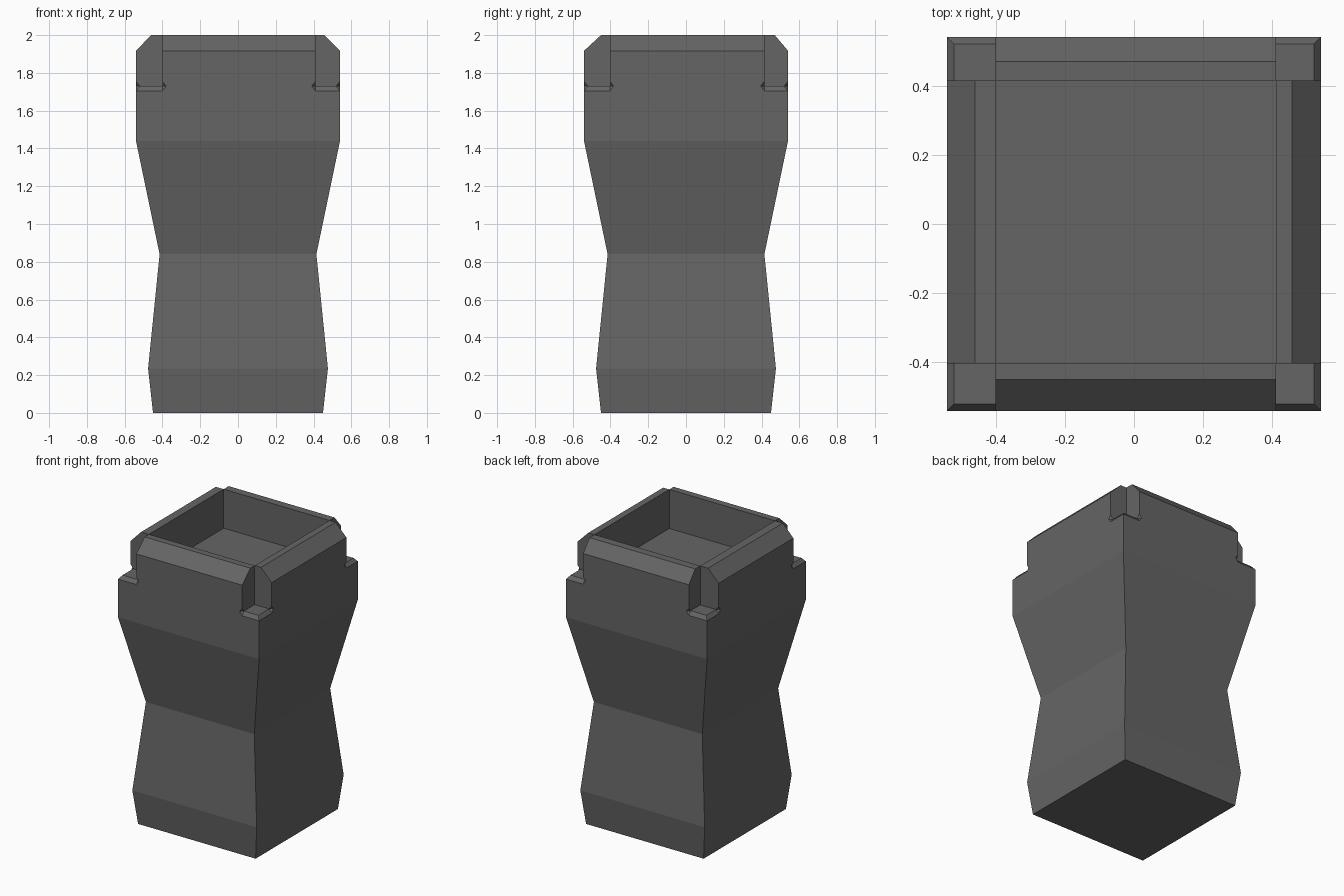
import bpy, bmesh
from mathutils import Vector

cube = bpy.data.objects.get("Cube")
if cube:
    bpy.data.objects.remove(cube, do_unlink=True)

stone = bpy.data.materials.new("dark grey stone")
stone.use_nodes = True
stone.diffuse_color = (0.13, 0.13, 0.13, 1)
stone.node_tree.nodes["Principled BSDF"].inputs["Base Color"].default_value = stone.diffuse_color

HALF, LEDGE, CHAMFER, TOP = 0.54, 1.73, 1.917, 2.0
XS = [-HALF, -0.40, 0.41, HALF]
YS = [-HALF, -0.403, 0.415, HALF]
RIM = {(-1, 0): 0.46, (1, 0): 0.457, (0, -1): 0.45, (0, 1): 0.47}


def make_object(name, bm):
    bmesh.ops.recalc_face_normals(bm, faces=bm.faces)
    mesh = bpy.data.meshes.new(name)
    bm.to_mesh(mesh)
    bm.free()
    mesh.materials.append(stone)
    obj = bpy.data.objects.new(name, mesh)
    bpy.context.collection.objects.link(obj)
    return obj


# Ledge: three by three cells, the middle is the basin floor
bm = bmesh.new()
grid = [[bm.verts.new((x, y, LEDGE)) for y in YS] for x in XS]
cells = {}
for i in range(3):
    for j in range(3):
        cells[i - 1, j - 1] = bm.faces.new(
            (grid[i][j], grid[i + 1][j], grid[i + 1][j + 1], grid[i][j + 1]))

# Shaft: the outline drawn down through its widths, closed at the foot
ring = [e for e in bm.edges if e.is_boundary]
for half, z in [(HALF, 1.44), (0.415, 0.84), (0.476, 0.235), (0.45, 0)]:
    new = bmesh.ops.extrude_edge_only(bm, edges=ring)["geom"]
    verts = [g for g in new if isinstance(g, bmesh.types.BMVert)]
    scale = half / max(abs(v.co.x) for v in verts)
    for v in verts:
        v.co = (v.co.x * scale, v.co.y * scale, z)
    ring = [e for e in new if isinstance(e, bmesh.types.BMEdge)
            and all(v in verts for v in e.verts)]
bmesh.ops.contextual_create(bm, geom=ring)

# Parapets: the side cells raised, with the outer top edge chamfered
for (dx, dy), rim in RIM.items():
    face = cells[dx, dy]
    for z in (CHAMFER, TOP):
        face = bmesh.ops.extrude_discrete_faces(bm, faces=[face])["faces"][0]
        for v in face.verts:
            v.co.z = z
            if z == TOP and v.co.x * dx + v.co.y * dy > 0.5:
                if dx:
                    v.co.x = dx * rim
                else:
                    v.co.y = dy * rim
bmesh.ops.recalc_face_normals(bm, faces=bm.faces)
bmesh.ops.dissolve_limit(bm, angle_limit=0.01, verts=bm.verts, edges=bm.edges)
pillar = make_object("pillar", bm)


# Corner nicks: pointed wedges along the outer edges of each corner ledge
def add_nick(bm, sx, sy, start, swap):
    def vert(along, out, z):
        a, b = (out, along) if swap else (along, out)
        return bm.verts.new(Vector((a * sx, b * sy, z)))
    section = [(0.52, LEDGE), (0.56, LEDGE - 0.05), (0.56, LEDGE + 0.05)]
    inner = [vert(start, o, z) for o, z in section]
    outer = [vert(0.58, o, z) for o, z in section]
    tip = vert(start - 0.04, 0.56, LEDGE)
    bm.faces.new(outer)
    for k in range(3):
        n = (k + 1) % 3
        bm.faces.new((inner[k], inner[n], outer[n], outer[k]))
        if k != 1:
            bm.faces.new((inner[n], inner[k], tip))
    bm.faces.new((inner[2], inner[1], tip))


for swap in (False, True):
    bm = bmesh.new()
    for sx in (-1, 1):
        for sy in (-1, 1):
            bounds = YS if swap else XS
            side = sy if swap else sx
            add_nick(bm, sx, sy, abs(bounds[1 if side < 0 else 2]), swap)
    cutter = make_object("nick_cutter", bm)
    cutter.hide_render = True
    mod = pillar.modifiers.new("nicks", "BOOLEAN")
    mod.operation, mod.solver, mod.object = "DIFFERENCE", "EXACT", cutter
    bpy.context.view_layer.objects.active = pillar
    bpy.ops.object.modifier_apply(modifier=mod.name)
    bpy.data.objects.remove(cutter, do_unlink=True)
